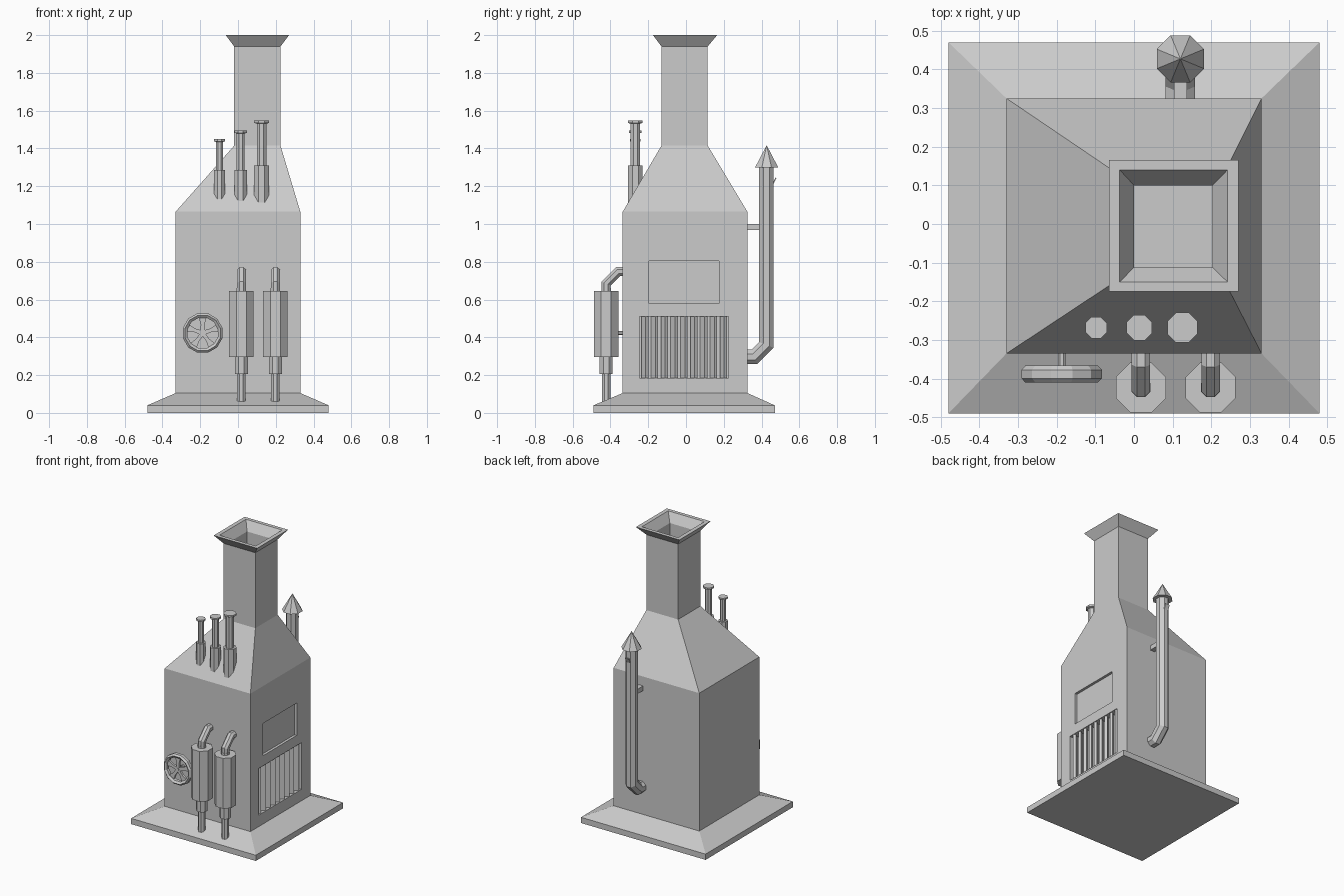
import bpy, bmesh, math
from mathutils import Vector, Matrix

if "Cube" in bpy.data.objects:
    bpy.data.objects.remove(bpy.data.objects["Cube"], do_unlink=True)

grey = bpy.data.materials.new("plain_grey")
grey.use_nodes = True
grey.diffuse_color = (0.6, 0.6, 0.6, 1)
grey.node_tree.nodes["Principled BSDF"].inputs["Base Color"].default_value = (0.6, 0.6, 0.6, 1)


def finish(name, bm):
    bmesh.ops.recalc_face_normals(bm, faces=bm.faces)
    mesh = bpy.data.meshes.new(name)
    bm.to_mesh(mesh)
    bm.free()
    mesh.materials.append(grey)
    obj = bpy.data.objects.new(name, mesh)
    bpy.context.collection.objects.link(obj)
    return obj


def loft(name, rings, closed=False):
    """Skin a list of point rings; cap the ends unless the loop is closed."""
    bm = bmesh.new()
    loops = [[bm.verts.new(p) for p in ring] for ring in rings]
    pairs = list(zip(loops, loops[1:]))
    if closed:
        pairs.append((loops[-1], loops[0]))
    else:
        bm.faces.new(loops[0])
        bm.faces.new(loops[-1])
    n = len(loops[0])
    for a, b in pairs:
        for i in range(n):
            j = (i + 1) % n
            bm.faces.new((a[i], a[j], b[j], b[i]))
    return finish(name, bm)


def rect(x0, x1, y0, y1, z):
    return [(x0, y0, z), (x1, y0, z), (x1, y1, z), (x0, y1, z)]


def box(name, x0, x1, y0, y1, z0, z1):
    return loft(name, [rect(x0, x1, y0, y1, z0), rect(x0, x1, y0, y1, z1)])


def octagon(r):
    """Eight points whose flats lie at distance r from the centre."""
    R = r / math.cos(math.pi / 8)
    return [(R * math.cos(a), R * math.sin(a))
            for a in ((i + 0.5) * math.pi / 4 for i in range(8))]


def turned(name, x, y, profile):
    """Upright eight-sided part from (radius, height) pairs."""
    return loft(name, [[(x + u, y + v, z) for u, v in octagon(r)] for r, z in profile])


def tube(name, x, path, r):
    """Mitred eight-sided pipe along (y, z) points."""
    pts = [Vector(p) for p in path]
    rings = []
    for i, p in enumerate(pts):
        d0 = (p - pts[max(i - 1, 0)]) if i else (pts[1] - p)
        d1 = (pts[i + 1] - p) if i < len(pts) - 1 else d0
        t = (d0.normalized() + d1.normalized()).normalized()
        side = Vector((-t.y, t.x)) / t.dot(d0.normalized())
        rings.append([(x + u, p.x + side.x * v, p.y + side.y * v) for u, v in octagon(r)])
    return loft(name, rings)


# Sloped base slab
loft("base_plinth", [rect(-.48, .48, -.49, .47, 0), rect(-.48, .48, -.49, .47, .04),
                     rect(-.33, .33, -.335, .325, .105)])

# Housing, sloped hood and hollow flared chimney
housing = loft("housing", [
    rect(-.33, .33, -.335, .325, .09), rect(-.33, .33, -.335, .325, 1.065),
    rect(-.02, .225, -.13, .115, 1.415), rect(-.02, .225, -.13, .115, 1.94),
    rect(-.065, .27, -.175, .165, 2), rect(-.037, .242, -.15, .14, 2),
    rect(0, .203, -.112, .1, 1.94), rect(0, .203, -.112, .1, 1.5)])

# Recesses in the left wall: hatch and grille
for cutter in (box("hatch_cutter", .312, .4, -.195, .175, .58, .805),
               box("grille_cutter", .285, .4, -.245, .225, .185, .51)):
    mod = housing.modifiers.new("recess", "BOOLEAN")
    mod.operation = "DIFFERENCE"
    mod.solver = "EXACT"
    mod.object = cutter
    bpy.context.view_layer.objects.active = housing
    bpy.ops.object.modifier_apply(modifier=mod.name)
    bpy.data.objects.remove(cutter, do_unlink=True)

# Angled grille slats
for i in range(9):
    slat = box("grille_slat", -.02, .02, -.009, .009, .185, .51)
    slat.rotation_euler.z = math.radians(35)
    slat.location = (.306, -.218 + i * .052, 0)

# Three stacks on the hood
for x, r, neck, top in ((-.098, .028, 1.285, 1.45), (.014, .033, 1.285, 1.495),
                        (.125, .039, 1.31, 1.547)):
    turned("hood_stack", x, -.268, [
        (r, 1.1), (r, neck), (r * .64, neck), (r * .64, top - .016),
        (r, top - .012), (r, top)])

# Two canisters with tail pipes and bent inlet pipes
for x in (.018, .198):
    turned("canister", x, -.423, [
        (.022, .06), (.022, .205), (.034, .205), (.034, .295),
        (.065, .295), (.065, .645), (.025, .645), (.025, .66)])
    tube("canister_inlet", x, [(-.423, .645), (-.423, .685), (-.36, .748), (-.32, .748)], .024)

# Hand wheel: twelve-sided rim, hub, spokes and axle
hub = Vector((-.187, -.388, .423))
rim = []
for i in range(12):
    a = (i + .5) * math.pi / 6
    rim.append([hub + Vector((r * math.cos(a), y, r * math.sin(a)))
                for r, y in ((.108, -.011), (.108, .011), (.097, .022),
                             (.083, .011), (.083, -.011), (.097, -.022))])
loft("wheel_rim", rim, closed=True)
for i in range(5):
    spoke = loft("wheel_spoke", [
        [(-w, -.008, z), (w, -.008, z), (w, .008, z), (-w, .008, z)]
        for w, z in ((.012, 0), (.01, .045), (.022, .088))])
    spoke.matrix_world = Matrix.Translation(hub) @ Matrix.Rotation(i * math.tau / 5, 4, "Y")
tube("wheel_axle", hub.x, [(-.4, hub.z), (-.32, hub.z)], .01)

# Rear exhaust pipe with conical cap, flap and wall bracket
tube("exhaust_pipe", .12, [(.31, .297), (.362, .297), (.425, .36), (.425, 1.31)], .038)
turned("exhaust_cap", .12, .427, [(.061, 1.3), (.001, 1.415)])
box("exhaust_bracket", .103, .137, .31, .4, .967, 1.0)
flap = box("exhaust_flap", -.016, .016, -.003, .003, 0, .05)
flap.location = (.12, .455, 1.2)
flap.rotation_euler.x = math.radians(-25)
